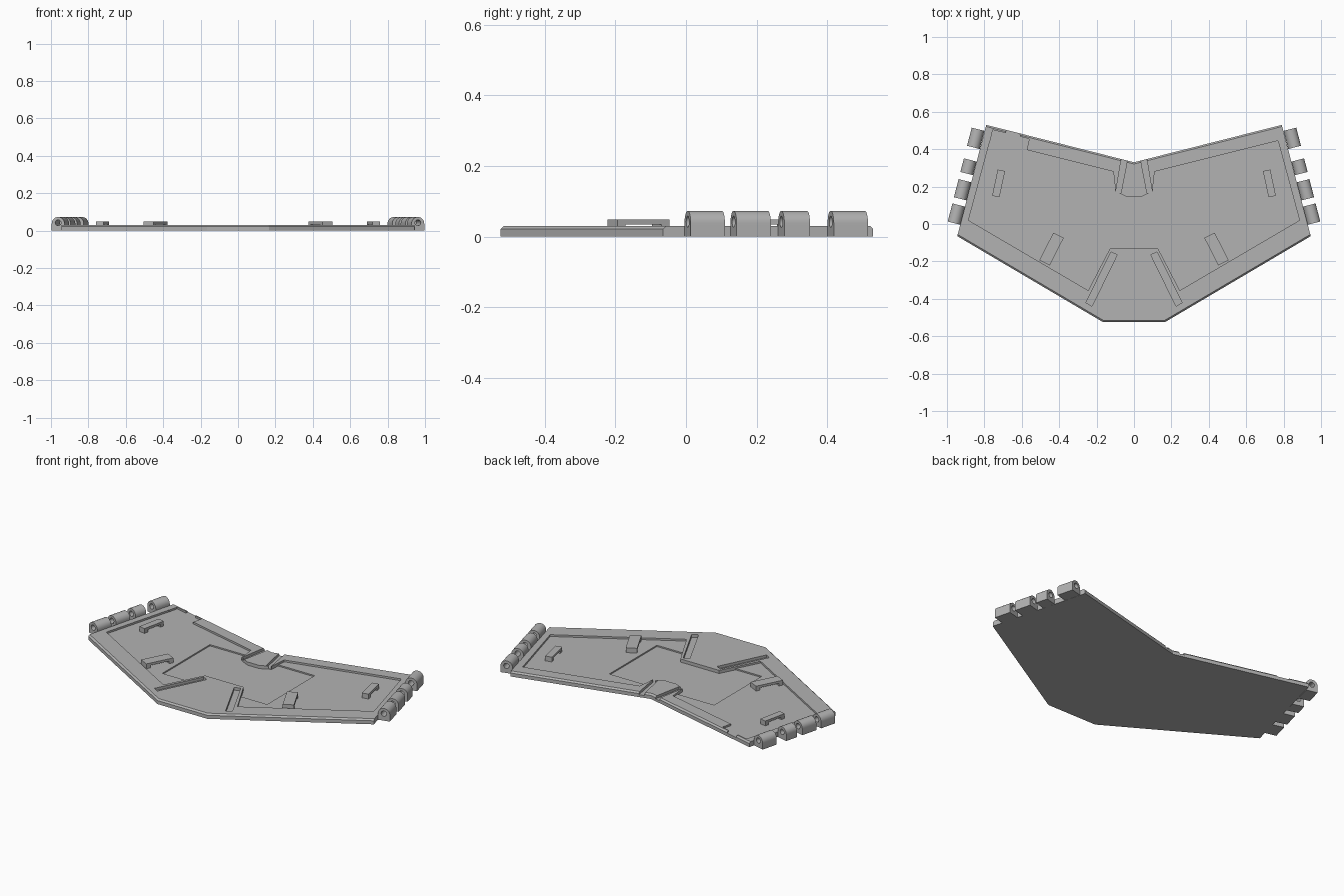
import bpy, bmesh, math
from mathutils import Matrix, Vector

if "Cube" in bpy.data.objects:
    bpy.data.objects.remove(bpy.data.objects["Cube"])

grey = bpy.data.materials.new("matte grey")
grey.use_nodes = True
grey.diffuse_color = (0.45, 0.45, 0.45, 1)
grey.node_tree.nodes["Principled BSDF"].inputs["Base Color"].default_value = grey.diffuse_color

RIM, FLOOR, WELL = 0.03, 0.019, 0.011


def mirror(half):
    """Close a right-hand outline with its reflection across x = 0."""
    return half + [(-x, y) for x, y in reversed(half) if abs(x) > 1e-6]


def flip(pts):
    return [(-x, y) for x, y in reversed(pts)]


def prism(name, pts, low, high, matrix=None):
    """Extrude a flat outline from low to high, optionally placed by a matrix."""
    bm = bmesh.new()
    base = bm.faces.new([bm.verts.new((x, y, low)) for x, y in pts])
    grown = bmesh.ops.extrude_face_region(bm, geom=[base])["geom"]
    bmesh.ops.translate(bm, vec=(0, 0, high - low),
                        verts=[v for v in grown if isinstance(v, bmesh.types.BMVert)])
    bmesh.ops.recalc_face_normals(bm, faces=bm.faces)
    if matrix:
        bm.transform(matrix)
    mesh = bpy.data.meshes.new(name)
    bm.to_mesh(mesh)
    bm.free()
    mesh.materials.append(grey)
    obj = bpy.data.objects.new(name, mesh)
    bpy.context.collection.objects.link(obj)
    return obj


def cut(obj, cutter):
    """Subtract a cutter, bake the result and discard the cutter."""
    cutter.hide_render = True
    mod = obj.modifiers.new("cut", "BOOLEAN")
    mod.operation, mod.solver, mod.object = "DIFFERENCE", "EXACT", cutter
    graph = bpy.context.evaluated_depsgraph_get()
    mesh = bpy.data.meshes.new_from_object(obj.evaluated_get(graph))
    obj.modifiers.clear()
    obj.data = mesh
    bpy.data.objects.remove(cutter)


def side_frame(center, along):
    """Frame with local x across the part, local y up and local z along it."""
    a = Vector((along[0], along[1], 0)).normalized()
    up = Vector((0, 0, 1))
    across = up.cross(a)
    m = Matrix((across, up, a)).transposed().to_4x4()
    m.translation = (center[0], center[1], 0)
    return m


# Base plate with chamfered front and back top edges
outline = mirror([(0, 0.33), (0.79, 0.53), (0.945, -0.065), (0.165, -0.525)])
plate = prism("base_plate", outline, 0, RIM)
bm = bmesh.new()
bm.from_mesh(plate.data)
edges = []
for e in bm.edges:
    d = e.verts[0].co - e.verts[1].co
    if min(v.co.z for v in e.verts) > RIM / 2 and abs(d.x) > abs(d.y):
        edges.append(e)
bmesh.ops.bevel(bm, geom=edges, offset=0.009, segments=1, affect="EDGES")
bm.to_mesh(plate.data)
bm.free()

# Broad shallow recess around the front and back tabs
recess = mirror([(0.04, 0.145), (0.1, 0.175), (0.11, 0.28), (0.77, 0.445),
                 (0.885, 0.02), (0.245, -0.355), (0.128, -0.13)])
cut(plate, prism("recess_cutter", recess, FLOOR, 0.1))

# Deeper central well, running up to the two tabs
well = mirror([(0.04, 0.145), (0.1, 0.175), (0.104, 0.23), (0.347, 0.23),
               (0.347, -0.22), (0.175, -0.22), (0.128, -0.13)])
cut(plate, prism("well_cutter", well, WELL, 0.1))

# Corner pocket on the right, with a gap through the back lip
cut(plate, prism("pocket_cutter", [(-0.77, 0.44), (-0.755, 0.503), (-0.56, 0.455),
                                   (-0.575, 0.39)], FLOOR, 0.1))
cut(plate, prism("gap_cutter", [(-0.685, 0.47), (-0.685, 0.56), (-0.61, 0.54),
                                (-0.61, 0.45)], FLOOR, 0.1))

# Slanted slots in the front and back tabs
for slot in ([(0.09, -0.165), (0.123, -0.15), (0.257, -0.42), (0.225, -0.44)],
             [(0.032, 0.36), (0.066, 0.36), (0.098, 0.17), (0.07, 0.165)]):
    for pts in (slot, flip(slot)):
        cut(plate, prism("slot_cutter", pts, 0.014, 0.1))

# Round-topped hinge knuckles along both slanted sides
R, AXIS = 0.035, 0.038
arch = [(-R, 0)] + [(-R * math.cos(math.pi * i / 16), AXIS + R * math.sin(math.pi * i / 16))
                    for i in range(17)] + [(R, 0)]
bore = [(0.016 * math.cos(math.tau * i / 16), 0.042 + 0.016 * math.sin(math.tau * i / 16))
        for i in range(16)]
knuckles = [(0.053, 0.1), (0.183, 0.1), (0.306, 0.075), (0.458, 0.1)]
for side, label in ((1, "left"), (-1, "right")):
    for n, (y, length) in enumerate(knuckles):
        x = 0.963 - 0.255 * y
        frame = side_frame((side * x, y), (-0.25 * side, 0.97))
        knuckle = prism(f"{label}_hinge_knuckle_{n + 1}", arch, -length / 2, length / 2, frame)
        cut(knuckle, prism("bore_cutter", bore, -0.1, 0.1, frame))
        bpy.ops.object.select_all(action="DESELECT")
        knuckle.select_set(True)
        bpy.context.view_layer.objects.active = knuckle
        bpy.ops.object.shade_smooth_by_angle(angle=math.radians(30))


# Bridge-shaped handles: two legs and a raised bar
def handle(name, center, along, length, width):
    h, leg, top, under = length / 2, 0.025, 0.048, 0.034
    bridge = [(-h, FLOOR - 0.003), (-h, top), (h, top), (h, FLOOR - 0.003),
              (h - leg, FLOOR - 0.003), (h - leg, under), (leg - h, under),
              (leg - h, FLOOR - 0.003)]
    a = Vector((along[0], along[1]))
    frame = side_frame(center, (-a.y, a.x))
    prism(name, bridge, -width / 2, width / 2, frame)


for side, label in ((1, "left"), (-1, "right")):
    handle(f"{label}_front_handle", (side * 0.441, -0.134), (0.075 * side, -0.147), 0.165, 0.062)
    handle(f"{label}_side_handle", (side * 0.724, 0.217), (0.03 * side, -0.14), 0.143, 0.04)
